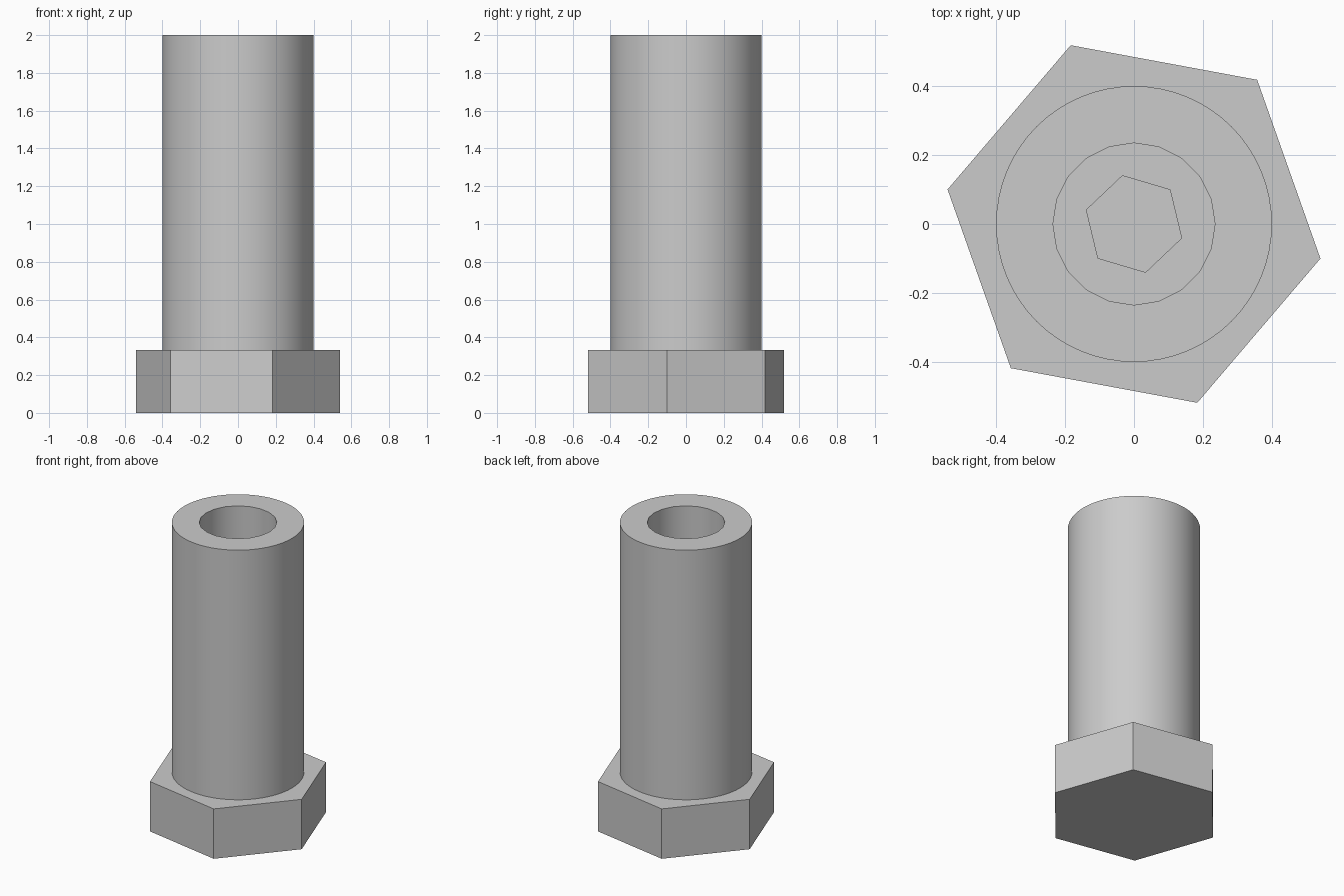
import bpy, bmesh, math

if "Cube" in bpy.data.objects:
    bpy.data.objects.remove(bpy.data.objects["Cube"])

HEAD_TOP = 0.333
SOCKET_FLOOR = 0.17
TOP = 2.0

steel = bpy.data.materials.new("steel grey")
steel.use_nodes = True
colour = (0.6, 0.6, 0.6, 1)
steel.diffuse_color = colour
steel.node_tree.nodes["Principled BSDF"].inputs["Base Color"].default_value = colour


def ring(bm, radius, sides, turn, z):
    """Closed loop of vertices, counter-clockwise from above."""
    angles = [math.radians(turn) + math.tau * i / sides for i in range(sides)]
    return [bm.verts.new((radius * math.cos(a), radius * math.sin(a), z)) for a in angles]


def wall(bm, low, high, inward=False):
    """Side faces between two equal loops."""
    for i in range(len(low)):
        j = (i + 1) % len(low)
        quad = [low[i], low[j], high[j], high[i]]
        bm.faces.new(quad[::-1] if inward else quad)


def annulus(bm, outer, inner):
    """Flat upward face between two loops of any side counts."""
    edges = [bm.edges.get((loop[i - 1], loop[i])) for loop in (outer, inner) for i in range(len(loop))]
    made = bmesh.ops.triangle_fill(bm, edges=edges, use_beauty=True, normal=(0, 0, 1))
    for face in made["geom"]:
        if isinstance(face, bmesh.types.BMFace):
            face.normal_update()
            if face.normal.z < 0:
                face.normal_flip()


def finish(bm, name):
    mesh = bpy.data.meshes.new(name)
    bm.to_mesh(mesh)
    bm.free()
    mesh.materials.append(steel)
    obj = bpy.data.objects.new(name, mesh)
    bpy.context.collection.objects.link(obj)
    bpy.ops.object.select_all(action="DESELECT")
    obj.select_set(True)
    bpy.context.view_layer.objects.active = obj
    bpy.ops.object.shade_smooth_by_angle(angle=math.radians(30))


# Hexagonal head with a blind hexagonal socket
bm = bmesh.new()
base = ring(bm, 0.55, 6, -10.5, 0)
rim = ring(bm, 0.55, 6, -10.5, HEAD_TOP)
floor = ring(bm, 0.144, 6, -16.5, SOCKET_FLOOR)
mouth = ring(bm, 0.144, 6, -16.5, HEAD_TOP)
wall(bm, base, rim)
wall(bm, floor, mouth, inward=True)
bm.faces.new(base[::-1])
bm.faces.new(floor)
annulus(bm, rim, mouth)
finish(bm, "hex_head")

# Hollow round shank, standing on the head
bm = bmesh.new()
outer_low = ring(bm, 0.4, 64, 0, HEAD_TOP)
outer_high = ring(bm, 0.4, 64, 0, TOP)
bore_low = ring(bm, 0.235, 20, 0, HEAD_TOP)
bore_high = ring(bm, 0.235, 20, 0, TOP)
wall(bm, outer_low, outer_high)
wall(bm, bore_low, bore_high, inward=True)
annulus(bm, outer_high, bore_high)
finish(bm, "hollow_shank")
